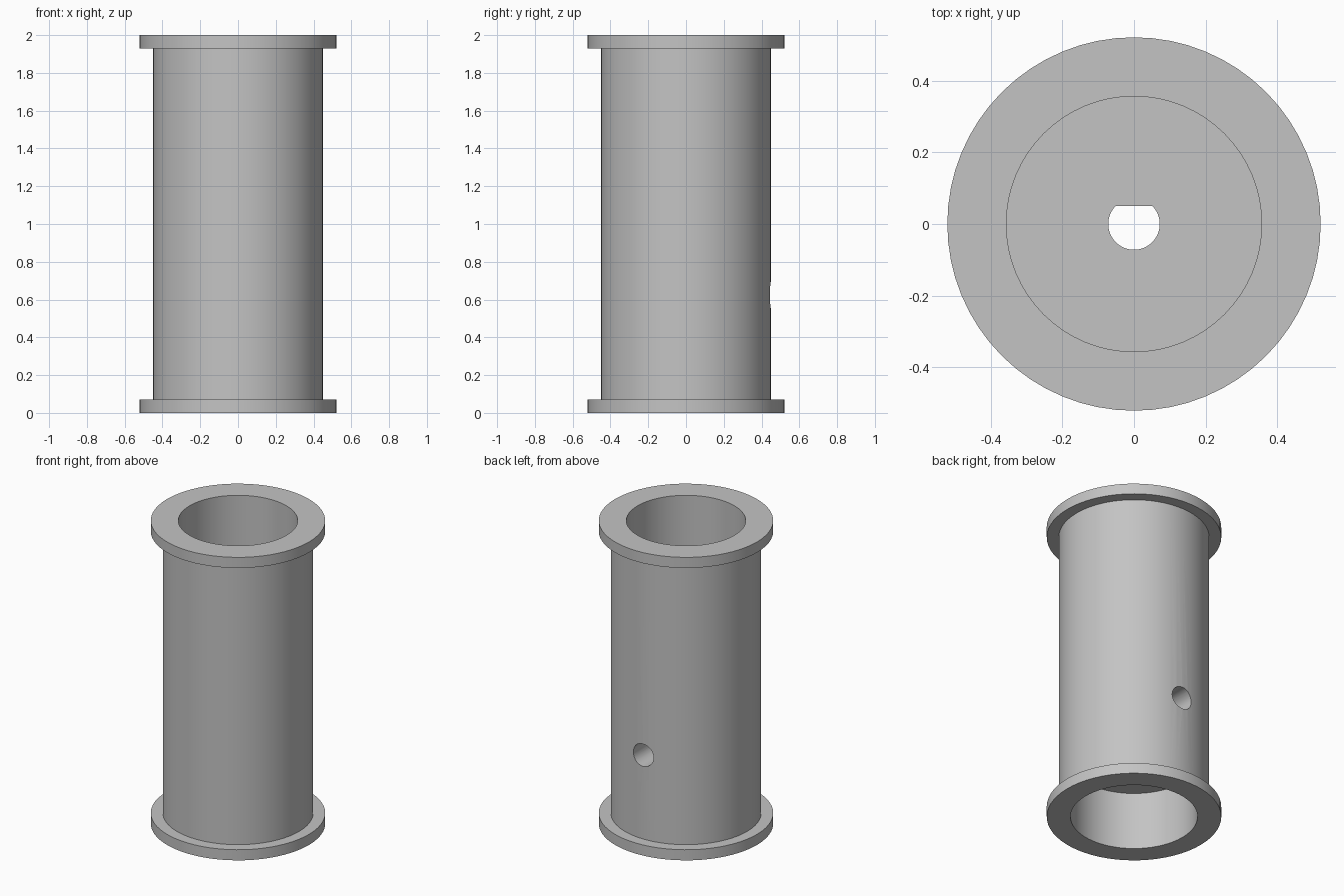
import bpy, bmesh, math
from mathutils import Matrix

if "Cube" in bpy.data.objects:
    bpy.data.objects.remove(bpy.data.objects["Cube"])

SIDES = 64
FLANGE_R, TUBE_R, TOP_BORE_R, LOW_BORE_R = 0.522, 0.45, 0.357, 0.38
HEIGHT, FLANGE_T = 2.0, 0.07
WEB_LOW, WEB_TOP = 0.38, 0.87
SHAFT_R, SHAFT_FLAT = 0.072, 0.05
SCREW_R, SCREW_Z = 0.074, 0.623

grey = bpy.data.materials.new("plain grey")
grey.use_nodes = True
colour = (0.55, 0.55, 0.55, 1)
grey.diffuse_color = colour
grey.node_tree.nodes["Principled BSDF"].inputs["Base Color"].default_value = colour


def finish(name, bm):
    bmesh.ops.recalc_face_normals(bm, faces=bm.faces)
    mesh = bpy.data.meshes.new(name)
    bm.to_mesh(mesh)
    bm.free()
    mesh.materials.append(grey)
    obj = bpy.data.objects.new(name, mesh)
    bpy.context.collection.objects.link(obj)
    return obj


def lathe(name, profile):
    """Turn a radius/height profile around z."""
    bm = bmesh.new()
    verts = [bm.verts.new((r, 0, z)) for r, z in profile]
    edges = [bm.edges.new(pair) for pair in zip(verts, verts[1:])]
    bmesh.ops.spin(bm, geom=verts + edges, cent=(0, 0, 0), axis=(0, 0, 1),
                   angle=math.tau, steps=SIDES)
    bmesh.ops.remove_doubles(bm, verts=bm.verts, dist=0.0005)
    return finish(name, bm)


def prism(name, outline, length, matrix):
    """Extrude a flat outline along its local z."""
    bm = bmesh.new()
    face = bm.faces.new([bm.verts.new((x, y, 0)) for x, y in outline])
    top = bmesh.ops.extrude_face_region(bm, geom=[face])["geom"]
    moved = [v for v in top if isinstance(v, bmesh.types.BMVert)]
    bmesh.ops.translate(bm, verts=moved, vec=(0, 0, length))
    bmesh.ops.transform(bm, matrix=matrix, verts=bm.verts)
    return finish(name, bm)


def arc(radius, start, end, count):
    angles = [start + (end - start) * i / count for i in range(count + 1)]
    return [(radius * math.cos(a), radius * math.sin(a)) for a in angles]


# Flanged tube with a solid web inside
spool = lathe("flanged_tube", [
    (0, WEB_LOW), (LOW_BORE_R, WEB_LOW), (LOW_BORE_R, 0), (FLANGE_R, 0),
    (FLANGE_R, FLANGE_T), (TUBE_R, FLANGE_T),
    (TUBE_R, HEIGHT - FLANGE_T), (FLANGE_R, HEIGHT - FLANGE_T),
    (FLANGE_R, HEIGHT), (TOP_BORE_R, HEIGHT),
    (TOP_BORE_R, WEB_TOP), (0, WEB_TOP)])

# D-shaped shaft hole through the web
flat = math.asin(SHAFT_FLAT / SHAFT_R)
shaft = prism("shaft_cutter", arc(SHAFT_R, math.pi - flat, math.tau + flat, 36),
              1.0, Matrix.Translation((0, 0, 0.15)))

# Set screw hole from the back wall to the shaft
screw = prism("screw_cutter", arc(SCREW_R, 0, math.tau, 32)[:-1], 0.6,
              Matrix.Translation((0, 0, SCREW_Z)) @ Matrix.Rotation(-math.pi / 2, 4, "X"))

bpy.context.view_layer.objects.active = spool
for cutter in (shaft, screw):
    mod = spool.modifiers.new(cutter.name, "BOOLEAN")
    mod.operation = "DIFFERENCE"
    mod.solver = "EXACT"
    mod.object = cutter
    bpy.ops.object.modifier_apply(modifier=mod.name)
    bpy.data.objects.remove(cutter)

bpy.ops.object.select_all(action="DESELECT")
spool.select_set(True)
bpy.ops.object.shade_smooth_by_angle(angle=math.radians(30))
